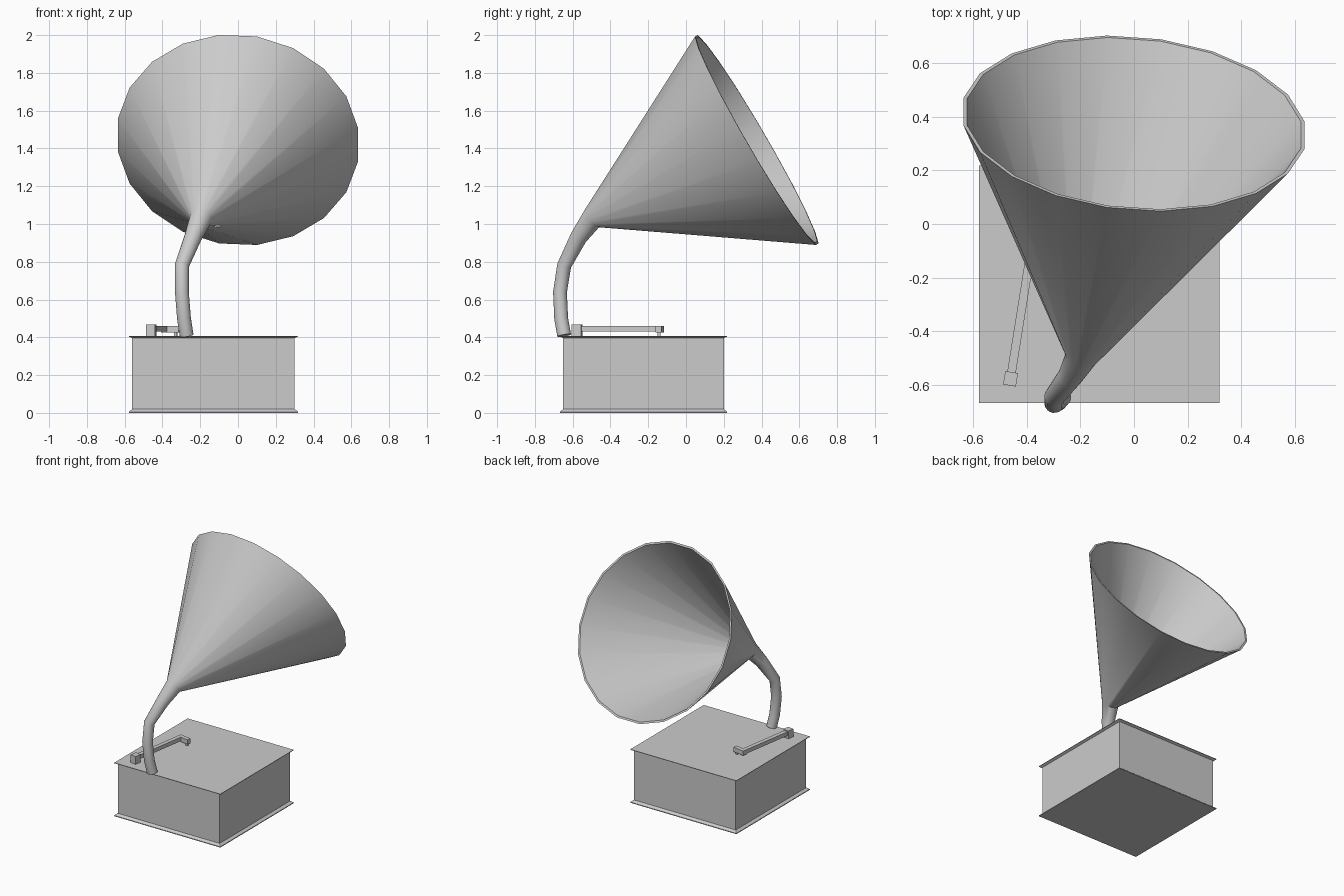
import bpy, bmesh, math
from mathutils import Vector, Matrix

if "Cube" in bpy.data.objects:
    bpy.data.objects.remove(bpy.data.objects["Cube"])


def make_object(name, bm):
    bmesh.ops.recalc_face_normals(bm, faces=bm.faces)
    me = bpy.data.meshes.new(name)
    bm.to_mesh(me)
    bm.free()
    ob = bpy.data.objects.new(name, me)
    bpy.context.collection.objects.link(ob)
    return ob


def loft(name, rings):
    """Bridge equal-length rings of points and cap both ends."""
    bm = bmesh.new()
    loops = [[bm.verts.new(p) for p in ring] for ring in rings]
    n = len(loops[0])
    for a, b in zip(loops, loops[1:]):
        for i in range(n):
            j = (i + 1) % n
            bm.faces.new((a[i], a[j], b[j], b[i]))
    bm.faces.new(loops[0])
    bm.faces.new(loops[-1])
    return make_object(name, bm)


def circle(center, normal, radius, sides=20):
    d = Vector(normal).normalized()
    u = (Vector((1, 0, 0)) - d * d.x).normalized()
    v = d.cross(u)
    angles = [(i + 0.5) * math.tau / sides for i in range(sides)]
    return [Vector(center) + radius * (u * math.cos(a) + v * math.sin(a)) for a in angles]


def bar(name, start, end, width, z0, z1):
    """Upright rectangular bar between two plan points."""
    a, b = Vector(start), Vector(end)
    d = (b - a).normalized() * width / 2
    s = Vector((-d.y, d.x))
    plan = (a - s, b - s, b + s, a + s)
    return loft(name, [[(p.x, p.y, z) for p in plan] for z in (z0, z1)])


# cabinet with flared lip at the foot and lid
sections = [(0, .018), (.006, .018), (.02, 0), (.396, 0), (.404, .018), (.408, .018)]
loft("cabinet", [[(-.56 - o, -.65 - o, z), (.30 + o, -.65 - o, z),
                  (.30 + o, .20 + o, z), (-.56 - o, .20 + o, z)] for z, o in sections])

# curved pipe and horn as one continuous shell
path = [((-.272, -.645, .41), .037), ((-.286, -.661, .50), .037),
        ((-.297, -.667, .64), .037), ((-.297, -.645, .78), .038),
        ((-.238, -.568, .93), .046), ((-.197, -.497, 1.03), .060)]
rim_center, rim_normal, rim_radius = Vector((0, .375, 1.445)), (.08, .865, .502), .646
pts = [Vector(p) for p, r in path] + [rim_center]
rings = []
for i, (p, r) in enumerate(path):
    ahead = (pts[i + 1] - pts[i]).normalized()
    behind = (pts[i] - pts[i - 1]).normalized() if i else ahead
    rings.append(circle(p, ahead + behind, r))
rings.append(circle(rim_center, rim_normal, rim_radius))

# inside of the horn, ending in a small throat disc
neck = pts[-2]
axis = rim_center - neck
rings.append(circle(rim_center, rim_normal, rim_radius - .014))
rings.append(circle(neck + axis * .03, axis, .052))
horn = loft("horn", rings)
bpy.context.view_layer.objects.active = horn
horn.select_set(True)
bpy.ops.object.shade_smooth_by_angle(angle=math.radians(35))
horn.select_set(False)

# needle arm: pivot, arm and head
bar("arm_pivot", (-.464, -.602), (-.456, -.552), .048, .405, .468)
bar("needle_arm", (-.460, -.575), (-.389, -.130), .032, .430, .460)
bar("needle_head", (-.405, -.131), (-.312, -.146), .032, .425, .460)
bar("needle", (-.338, -.142), (-.322, -.144), .016, .408, .428)
